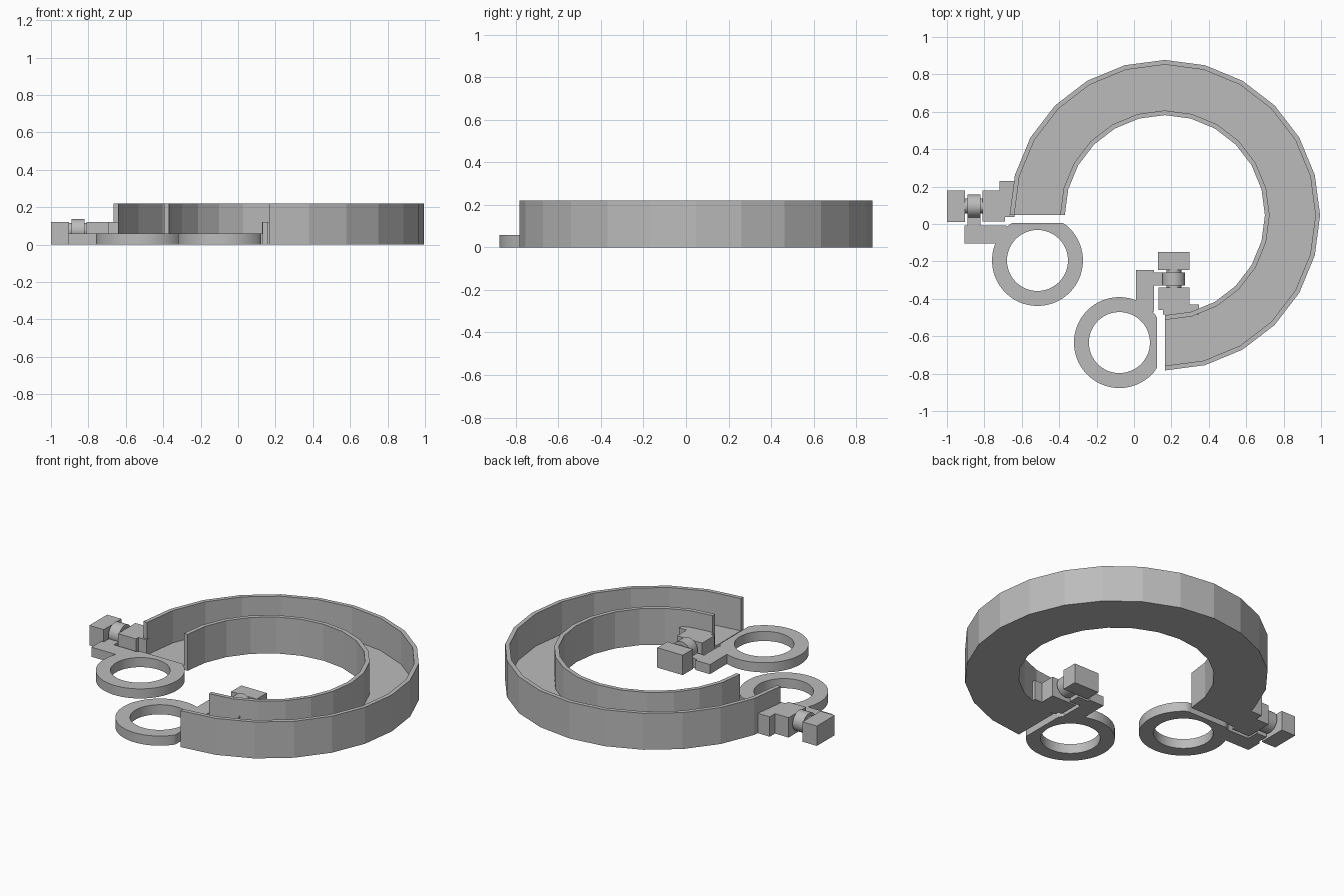
import bpy, bmesh
from math import radians, cos, sin
from mathutils import Matrix, Vector

cube = bpy.data.objects.get("Cube")
if cube:
    bpy.data.objects.remove(cube, do_unlink=True)

grey = bpy.data.materials.new("plain grey")
grey.use_nodes = True
colour = (0.5, 0.5, 0.5, 1)
grey.diffuse_color = colour
grey.node_tree.nodes["Principled BSDF"].inputs["Base Color"].default_value = colour


def finish(name, bm, matrix, smooth=False):
    bm.transform(matrix)
    bmesh.ops.recalc_face_normals(bm, faces=bm.faces)
    mesh = bpy.data.meshes.new(name)
    bm.to_mesh(mesh)
    bm.free()
    mesh.materials.append(grey)
    obj = bpy.data.objects.new(name, mesh)
    bpy.context.collection.objects.link(obj)
    if smooth:
        bpy.ops.object.select_all(action='DESELECT')
        obj.select_set(True)
        bpy.context.view_layer.objects.active = obj
        bpy.ops.object.shade_smooth_by_angle(angle=radians(30))


def sweep(profile, start, end, steps, limit=None):
    """Turn an (r, z) profile about z; limit flattens the +y side."""
    bm = bmesh.new()
    closed = end - start == 360
    rings = []
    for i in range(steps if closed else steps + 1):
        a = radians(start + (end - start) * i / steps)
        ring = []
        for r, z in profile:
            y = r * sin(a)
            ring.append(bm.verts.new((r * cos(a), y if limit is None else min(y, limit), z)))
        rings.append(ring)
    n = len(profile)
    for i in range(steps):
        a, b = rings[i], rings[(i + 1) % len(rings)]
        for j in range(n):
            k = (j + 1) % n
            bm.faces.new((a[j], a[k], b[k], b[j]))
    if not closed:
        bm.faces.new(rings[0])
        bm.faces.new(rings[-1])
    return bm


def box(name, x, y, z, matrix):
    bm = bmesh.new()
    bmesh.ops.create_cube(bm, size=1)
    for v in bm.verts:
        v.co = Vector([(lo + hi) / 2 + c * (hi - lo) for c, (lo, hi) in zip(v.co, (x, y, z))])
    finish(name, bm, matrix)


def rod(name, x, radius, matrix):
    bm = bmesh.new()
    bmesh.ops.create_cone(bm, cap_ends=True, segments=32, radius1=radius,
                          radius2=radius, depth=x[1] - x[0])
    place = Matrix.Translation((sum(x) / 2, 0.291, 0.076)) @ Matrix.Rotation(radians(90), 4, 'Y')
    finish(name, bm, matrix @ place, smooth=True)


# Open U-shaped channel covering three quarters of a turn
r0, r1, wall, top = 0.535, 0.83, 0.025, 0.22
channel = [(r0, 0), (r1, 0), (r1, top), (r1 - wall, top),
           (r1 - wall, wall), (r0 + wall, wall), (r0 + wall, top), (r0, top)]
finish("channel", sweep(channel, -90, 180, 18), Matrix.Translation((0.165, 0.047, 0)))


# Eyelet with its latch, built once per channel end
def eyelet(side, matrix, reach):
    low, high = (0, 0.058), (0, 0.12)
    loop = [(0.163, 0), (0.243, 0), (0.243, 0.058), (0.163, 0.058)]
    finish(side + "_eyelet", sweep(loop, 0, 360, 96, limit=0.2), matrix, smooth=True)
    box(side + "_tab", (-0.389, -0.165), (0.09, 0.186), low, matrix)
    box(side + "_hinge_arm", (-0.374, -0.306), (0.18, 0.26), low, matrix)
    box(side + "_latch_knob", (-0.484, -0.388), (0.205, 0.375), high, matrix)
    rod(side + "_pin", (-0.395, -0.285), 0.04, matrix)
    rod(side + "_collar", (-0.374, -0.306), 0.061, matrix)
    box(side + "_latch_block", (-0.295, -0.175), (0.208, 0.375), high, matrix)
    box(side + "_latch_base", (-0.204, reach), (0.232, 0.425), high, matrix)


eyelet("right", Matrix.Translation((-0.516, -0.195, 0)), -0.122)
eyelet("front", Matrix.Translation((-0.078, -0.634, 0)) @ Matrix.Rotation(radians(-90), 4, 'Z'), -0.15)
